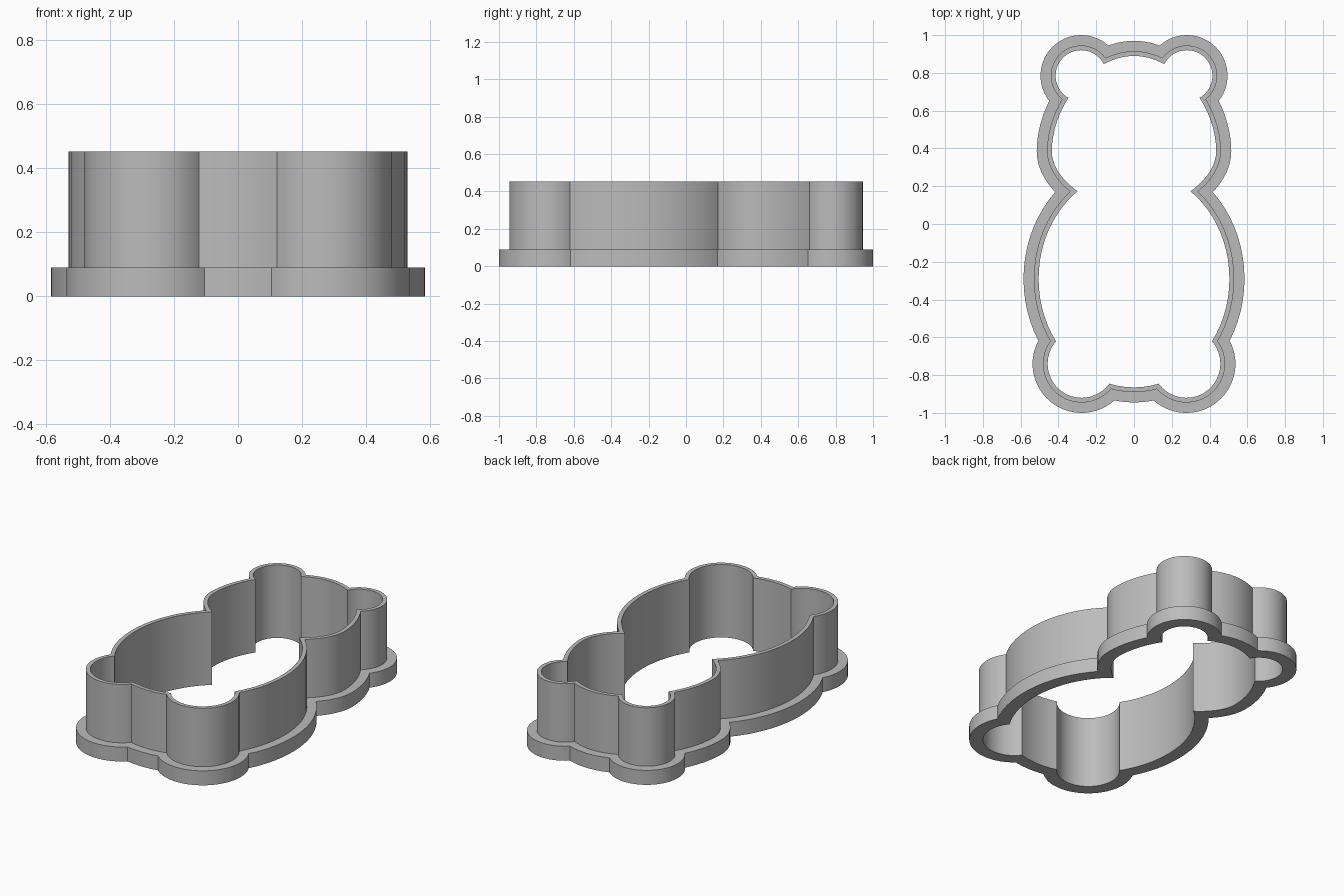
import bpy
import bmesh
from mathutils import Vector
from mathutils.geometry import interpolate_bezier, intersect_line_line_2d

if "Cube" in bpy.data.objects:
    bpy.data.objects.remove(bpy.data.objects["Cube"], do_unlink=True)

FLANGE_HEIGHT, TOTAL_HEIGHT = 0.09, 0.453
FLANGE_WIDTH, WALL_THICKNESS = 0.08, 0.025
ROUND = 0.5523  # handle length of a true ellipse


def oval(x, y, half_width, up, down, roundness=ROUND, steps=18):
    """Counter-clockwise egg shape starting at its lowest point."""
    centre = Vector((x, y))
    axes = [Vector((0, -down)), Vector((half_width, 0)),
            Vector((0, up)), Vector((-half_width, 0))]
    points = []
    for i, a in enumerate(axes):
        b = axes[(i + 1) % 4]
        arc = interpolate_bezier(a, a + b * roundness, b + a * roundness, b, steps + 1)
        points += [centre + p.to_2d() for p in arc[:-1]]
    return points


def grow(points, distance):
    """Offset a closed counter-clockwise shape outwards."""
    result = []
    for i, p in enumerate(points):
        t = (points[(i + 1) % len(points)] - points[i - 1]).normalized()
        result.append(p + Vector((t.y, -t.x)) * distance)
    return result


def union_outline(shapes):
    """Walk round the outside, changing shape at every crossing."""
    current, index, previous = 0, 0, None
    point = shapes[0][0]
    outline = [point]
    for _ in range(2000):
        shape = shapes[current]
        end = shape[(index + 1) % len(shape)]
        hits = []
        for s, other in enumerate(shapes):
            if s in (current, previous):
                continue
            for j, c in enumerate(other):
                hit = intersect_line_line_2d(point, end, c, other[(j + 1) % len(other)])
                if hit:
                    hits.append(((hit - point).length, s, j, hit))
        if hits:
            _, s, j, point = min(hits, key=lambda h: h[0])
            previous, current, index = current, s, j
        else:
            point, previous = end, None
            index = (index + 1) % len(shape)
            if current == 0 and index == 0:
                break
        outline.append(point)
    return outline


# Teddy silhouette: body first, then head, feet and ears
parts = [oval(0, -0.29, 0.505, 0.575, 0.575),
         oval(0, 0.385, 0.435, 0.505, 0.308, 0.5)]
for side in (-1, 1):
    parts.append(oval(side * 0.277, -0.74, 0.18, 0.18, 0.18))
    parts.append(oval(side * 0.28, 0.785, 0.135, 0.135, 0.135))

inner, wall, flange = [union_outline([grow(p, d) for p in parts])
                       for d in (0, WALL_THICKNESS, FLANGE_WIDTH)]

bm = bmesh.new()


def loop(outline, z):
    """Closed ring of edges at height z."""
    verts = [bm.verts.new((p.x, p.y, z)) for p in outline]
    edges = [bm.edges.new((verts[i - 1], v)) for i, v in enumerate(verts)]
    return verts, edges


def side_wall(low, high):
    a, b = low[0], high[0]
    for i in range(len(a)):
        bm.faces.new((a[i - 1], a[i], b[i], b[i - 1]))


def flat_ring(first, second, direction):
    bmesh.ops.triangle_fill(bm, use_beauty=True, edges=first[1] + second[1],
                            normal=(0, 0, direction))


flange_low, flange_high = loop(flange, 0), loop(flange, FLANGE_HEIGHT)
wall_low, wall_high = loop(wall, FLANGE_HEIGHT), loop(wall, TOTAL_HEIGHT)
inner_low, inner_high = loop(inner, 0), loop(inner, TOTAL_HEIGHT)

# Flat faces: underside, flange ledge and rim
flat_ring(flange_low, inner_low, -1)
flat_ring(flange_high, wall_low, 1)
flat_ring(wall_high, inner_high, 1)
# Upright faces
side_wall(flange_low, flange_high)
side_wall(wall_low, wall_high)
side_wall(inner_low, inner_high)
bmesh.ops.recalc_face_normals(bm, faces=bm.faces[:])

mesh = bpy.data.meshes.new("bear_cookie_cutter")
bm.to_mesh(mesh)
bm.free()

# Plain grey material
grey = bpy.data.materials.new("grey_plastic")
grey.use_nodes = True
grey.diffuse_color = (0.5, 0.5, 0.5, 1)
grey.node_tree.nodes["Principled BSDF"].inputs["Base Color"].default_value = (0.5, 0.5, 0.5, 1)
mesh.materials.append(grey)

cutter = bpy.data.objects.new("bear_cookie_cutter", mesh)
bpy.context.collection.objects.link(cutter)
bpy.ops.object.select_all(action="DESELECT")
cutter.select_set(True)
bpy.context.view_layer.objects.active = cutter
bpy.ops.object.shade_smooth_by_angle(angle=0.5)
